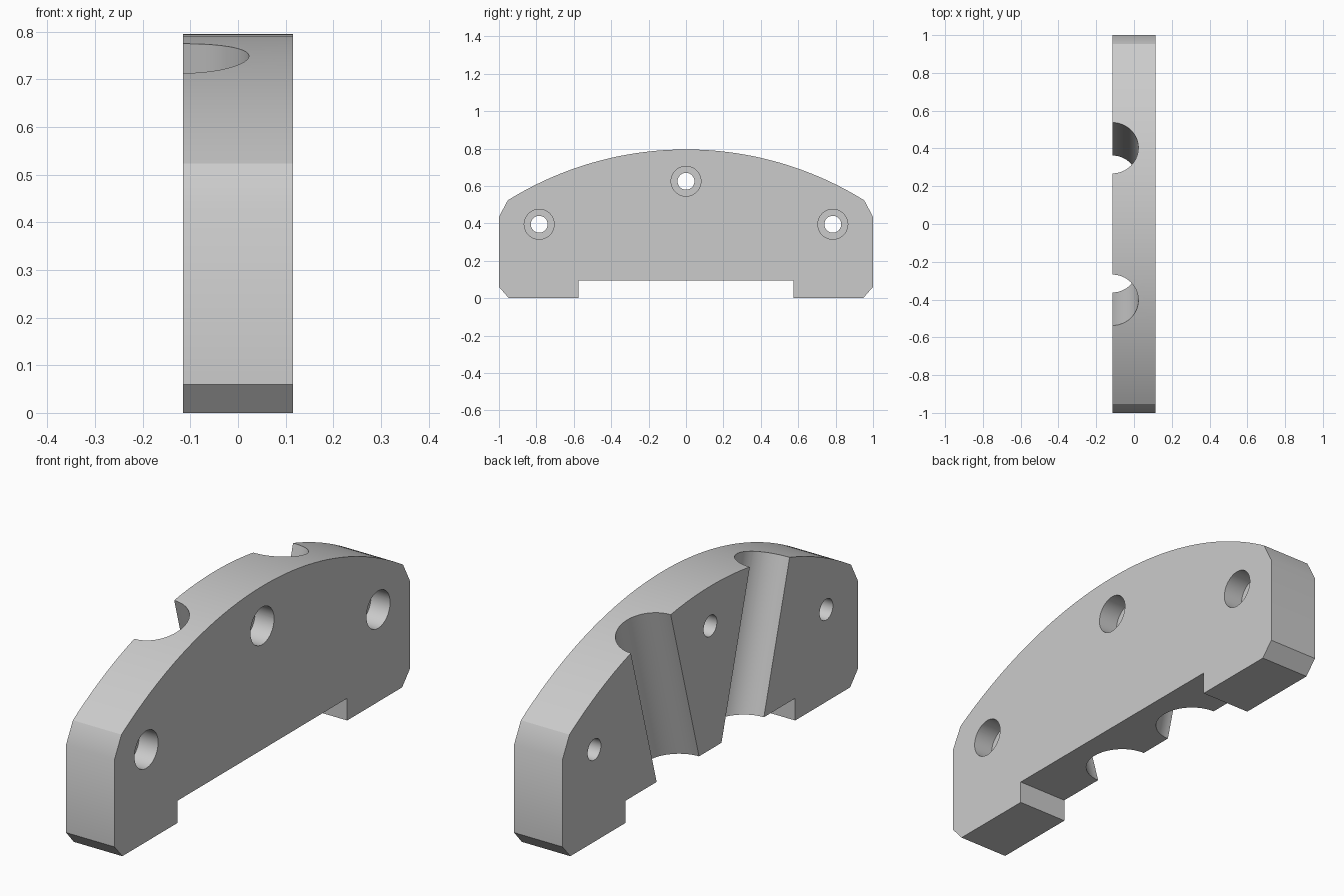
import bpy, bmesh
from math import asin, atan, pi, sin, cos
from mathutils import Matrix

default = bpy.data.objects.get("Cube")
if default:
    bpy.data.objects.remove(default, do_unlink=True)

HALF = 0.115            # half thickness
TOP = 0.795             # crown of the arc
RADIUS = 1.806          # arc radius

grey = bpy.data.materials.new("plain_grey")
grey.use_nodes = True
grey.diffuse_color = (0.6, 0.6, 0.6, 1)
grey.node_tree.nodes["Principled BSDF"].inputs["Base Color"].default_value = (0.6, 0.6, 0.6, 1)


def make_object(name, bm):
    bmesh.ops.recalc_face_normals(bm, faces=bm.faces)
    mesh = bpy.data.meshes.new(name)
    bm.to_mesh(mesh)
    bm.free()
    mesh.materials.append(grey)
    obj = bpy.data.objects.new(name, mesh)
    bpy.context.collection.objects.link(obj)
    return obj


def cylinder_cutter(name, radius, length, location, axis, angle):
    bm = bmesh.new()
    matrix = Matrix.Translation(location) @ Matrix.Rotation(angle, 4, axis)
    bmesh.ops.create_cone(bm, cap_ends=True, segments=64, radius1=radius,
                          radius2=radius, depth=length, matrix=matrix)
    obj = make_object(name, bm)
    obj.hide_render = True
    return obj


# Arched plate: half profile mirrored, then extruded across the thickness
half = [(0.575, 0.095), (0.575, 0), (0.947, 0), (1, 0.06), (1, 0.435)]
end = asin(0.953 / RADIUS)
steps = 32
for i in range(steps):
    a = end * (1 - i / steps)
    half.append((RADIUS * sin(a), TOP - RADIUS + RADIUS * cos(a)))
profile = half + [(0, TOP)] + [(-y, z) for y, z in reversed(half)]

bm = bmesh.new()
face = bm.faces.new([bm.verts.new((-HALF, y, z)) for y, z in profile])
side = bmesh.ops.extrude_face_region(bm, geom=[face])
moved = [v for v in side["geom"] if isinstance(v, bmesh.types.BMVert)]
bmesh.ops.translate(bm, verts=moved, vec=(2 * HALF, 0, 0))
plate = make_object("arched_plate", bm)

# Bolt holes with counterbores on the left face
cutters = []
DEPTH = 0.09
for y, z in ((-0.785, 0.395), (0, 0.625), (0.785, 0.395)):
    cutters.append(cylinder_cutter("bolt_hole_cutter", 0.045, 1, (0, y, z), 'Y', pi / 2))
    cutters.append(cylinder_cutter("counterbore_cutter", 0.08, 2 * DEPTH, (HALF, y, z), 'Y', pi / 2))

# Slanted half-round grooves on the right face
for s in (-1, 1):
    cutters.append(cylinder_cutter("groove_cutter", 0.138, 2,
                                   (-HALF, s * 0.311, 0.42), 'X', -s * atan(0.282)))

bpy.ops.object.select_all(action='DESELECT')
bpy.context.view_layer.objects.active = plate
plate.select_set(True)
for cutter in cutters:
    mod = plate.modifiers.new("cut", 'BOOLEAN')
    mod.operation = 'DIFFERENCE'
    mod.solver = 'EXACT'
    mod.object = cutter
    bpy.ops.object.modifier_apply(modifier=mod.name)
for cutter in cutters:
    bpy.data.objects.remove(cutter, do_unlink=True)

bpy.ops.object.shade_smooth_by_angle()
